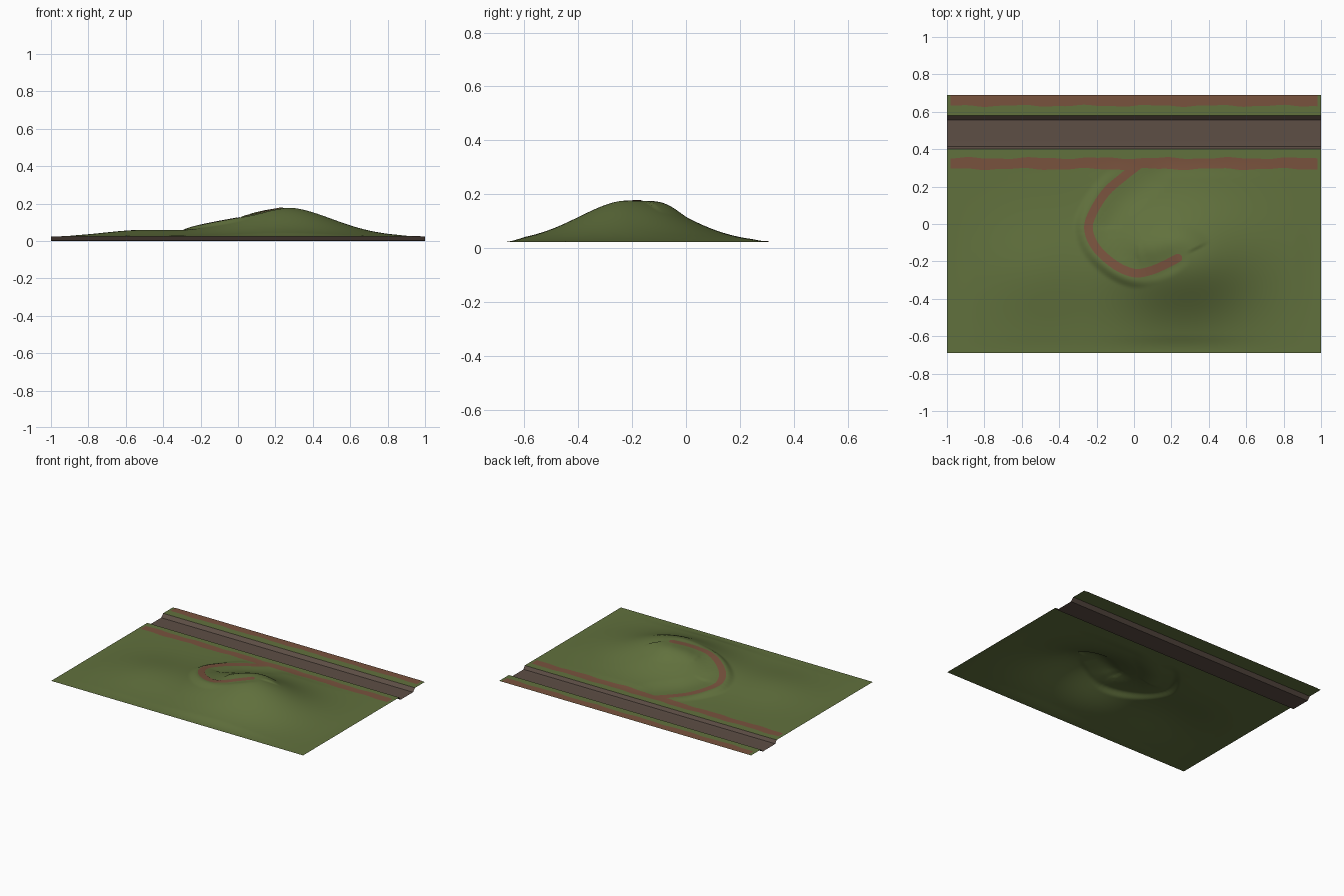
import bpy, math
from mathutils import Vector

if "Cube" in bpy.data.objects:
    bpy.data.objects.remove(bpy.data.objects["Cube"])

GROUND = 0.023


def material(name, rgb):
    m = bpy.data.materials.new(name)
    m.diffuse_color = (*rgb, 1)
    m.use_nodes = True
    m.node_tree.nodes["Principled BSDF"].inputs["Base Color"].default_value = m.diffuse_color
    return m


GRASS = material("grass green", (0.12, 0.165, 0.047))
DIRT = material("dirt red brown", (0.19, 0.085, 0.047))
BED = material("river bed brown", (0.11, 0.077, 0.06))


def sheet(name, rows, mat, sharp=False):
    """Open surface through rows of points, facing up."""
    n = len(rows[0])
    verts = [p for r in rows for p in r]
    faces = [(j * n + i, j * n + i + 1, (j + 1) * n + i + 1, (j + 1) * n + i)
             for j in range(len(rows) - 1) for i in range(n - 1)]
    me = bpy.data.meshes.new(name)
    me.from_pydata(verts, [], faces)
    me.materials.append(mat)
    if not sharp:
        me.polygons.foreach_set("use_smooth", [True] * len(me.polygons))
    me.update()
    ob = bpy.data.objects.new(name, me)
    bpy.context.collection.objects.link(ob)
    return ob


def smooth(t):
    t = max(0.0, min(1.0, t))
    return t * t * (3 - 2 * t)


# Climbing trail: x, y and height above the ground
KEYS = [Vector(p) for p in [
    (0.03, 0.32, 0), (-0.06, 0.25, 0.005), (-0.15, 0.17, 0.015),
    (-0.22, 0.06, 0.03), (-0.243, -0.03, 0.042), (-0.2, -0.13, 0.058),
    (-0.1, -0.22, 0.08), (0.0, -0.262, 0.10), (0.08, -0.252, 0.117),
    (0.15, -0.225, 0.135), (0.235, -0.182, 0.153)]]


def spline(keys, steps):
    k = [2 * keys[0] - keys[1]] + keys + [2 * keys[-1] - keys[-2]]
    out = []
    for i in range(1, len(k) - 2):
        a, b, c, d = k[i - 1:i + 3]
        for s in range(steps):
            t = s / steps
            out.append(0.5 * (2 * b + (c - a) * t + (2 * a - 5 * b + 4 * c - d) * t * t
                              + (3 * b - a - 3 * c + d) * t ** 3))
    return out + [keys[-1]]


TRAIL = spline(KEYS, 4)


def nearest(x, y):
    """Distance to the trail, trail height there, and whether inside the bend."""
    best = (9, 0, False)
    for a, b in zip(TRAIL, TRAIL[1:]):
        dx, dy = b.x - a.x, b.y - a.y
        t = ((x - a.x) * dx + (y - a.y) * dy) / (dx * dx + dy * dy)
        t = max(0, min(1, t))
        d = math.hypot(x - a.x - t * dx, y - a.y - t * dy)
        if d < best[0]:
            best = (d, a.z + t * (b.z - a.z), dx * (y - a.y) - dy * (x - a.x) > 0)
    return best


def height(x, y):
    # large hill and low side mound
    h = 0.157 * math.exp(-((x - 0.24) / 0.26) ** 2 / 2 - ((y + 0.2) / 0.195) ** 2 / 2)
    h += 0.034 * math.exp(-((x + 0.52) / 0.2) ** 2 / 2 - ((y + 0.25) / 0.18) ** 2 / 2)
    # terrace cut for the trail
    if -0.45 < x < 0.5 and -0.4 < y < 0.4:
        d, z, inside = nearest(x, y)
        w = 1 - smooth((d - 0.028) / (0.17 if inside else 0.055))
        h += (z - h) * w
    # flatten toward the borders
    edge = smooth((1 - abs(x)) / 0.15) * smooth((y + 0.69) / 0.1) * smooth((0.34 - y) / 0.1)
    return GROUND + h * edge


# Hilly meadow
NX, NY = 200, 109
sheet("meadow", [[(-1 + 2 * i / NX, -0.69 + 1.09 * j / NY,
                   height(-1 + 2 * i / NX, -0.69 + 1.09 * j / NY))
                  for i in range(NX + 1)] for j in range(NY + 1)], GRASS)

# River channel and far bank
sheet("river_channel", [[(x, y, z) for x in (-1, 1)] for y, z in
                        [(0.40, GROUND), (0.415, 0.001), (0.44, 0), (0.557, 0), (0.58, GROUND)]],
      BED, True)
sheet("far_bank", [[(x, y, GROUND) for x in (-1, 1)] for y in (0.58, 0.69)], GRASS, True)


# Straight dirt tracks with slightly wavy edges
def track(name, y0, y1, wave_top):
    xs = [-0.98 + 1.96 * i / 80 for i in range(81)]
    rows = []
    for t in (0, 0.33, 0.67, 1):
        row = []
        for x in xs:
            w = 0.004 * math.sin(18 * x + 5 * t) + 0.002 * math.sin(41 * x)
            y = y0 + (y1 - y0) * t + (w if t < 1 or wave_top else 0)
            row.append((x, y, (height(x, y) if y < 0.4 else GROUND) + 0.002))
        rows.append(row)
    sheet(name, rows, DIRT)


track("near_track", 0.294, 0.352, True)
track("far_track", 0.632, 0.69, False)

# Trail ribbon following the terrace, with a rounded tip
rows = []
path = spline(KEYS, 8)
tip_dir = (path[-1] - path[-2]).normalized()
ribbon = [(p, 0.023) for p in path]
ribbon += [(path[-1] + tip_dir * 0.023 * math.sin(a), 0.023 * math.cos(a))
           for a in (0.4, 0.8, 1.2, 1.5)]
for i, (p, hw) in enumerate(ribbon):
    q, r = ribbon[max(i - 1, 0)][0], ribbon[min(i + 1, len(ribbon) - 1)][0]
    side = Vector((r.y - q.y, q.x - r.x)).normalized()
    row = []
    for s in (1, 0.5, 0, -0.5, -1):
        x, y = p.x + side.x * hw * s, p.y + side.y * hw * s
        row.append((x, y, height(x, y) + 0.0025))
    rows.append(row[::-1])
ob = sheet("hill_trail", rows, DIRT)
if ob.data.polygons[0].normal.z < 0:
    ob.data.flip_normals()
